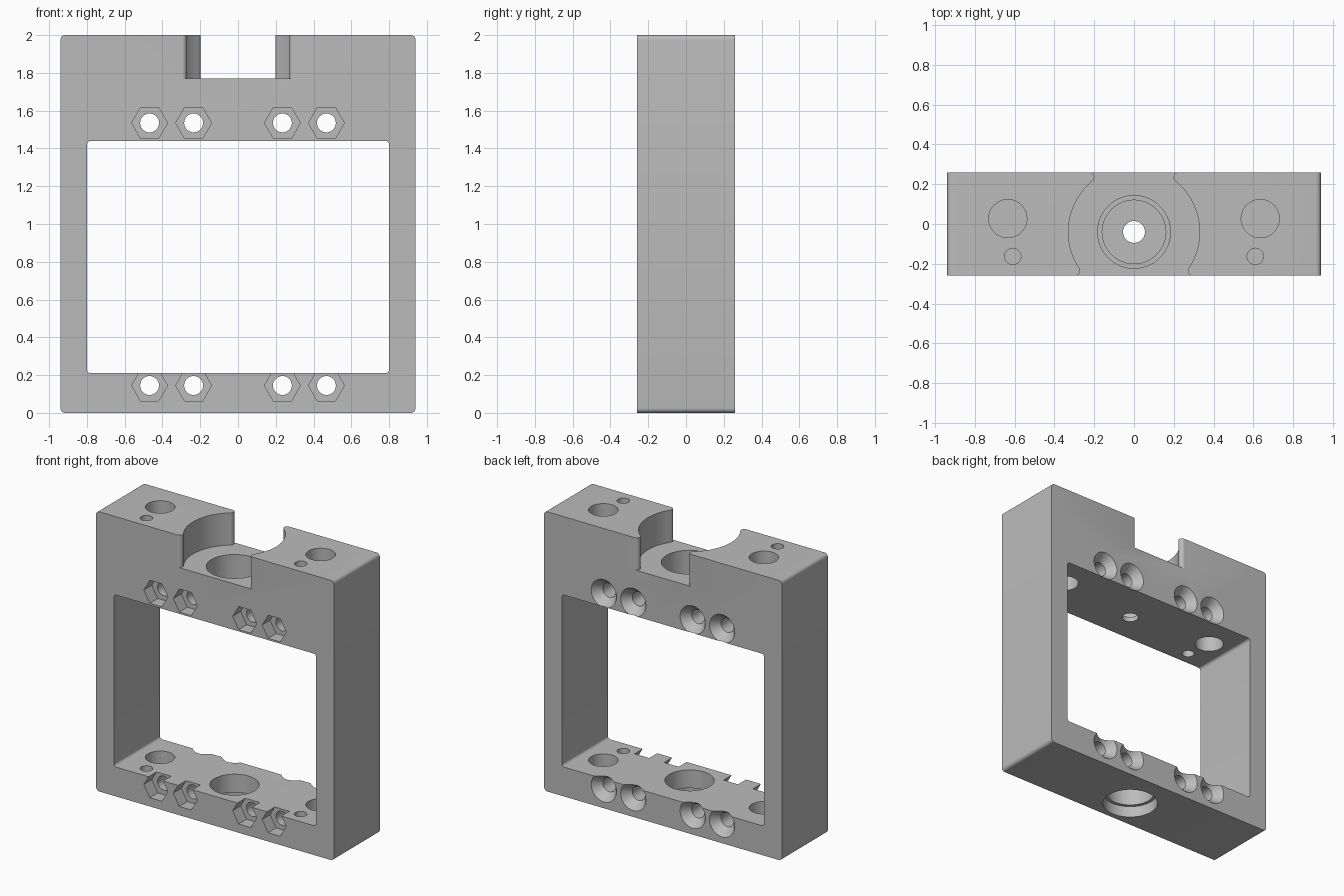
import bpy
import bmesh
from math import sin, cos, pi, atan2, sqrt, radians

if "Cube" in bpy.data.objects:
    bpy.data.objects.remove(bpy.data.objects["Cube"], do_unlink=True)

grey = bpy.data.materials.new("plain grey")
grey.use_nodes = True
grey.diffuse_color = (0.5, 0.5, 0.5, 1)
grey.node_tree.nodes["Principled BSDF"].inputs["Base Color"].default_value = (0.5, 0.5, 0.5, 1)


def loft(name, rings):
    """Closed solid through rings of 3D points."""
    bm = bmesh.new()
    loops = [[bm.verts.new(p) for p in ring] for ring in rings]
    n = len(loops[0])
    for a, b in zip(loops, loops[1:]):
        for i in range(n):
            j = (i + 1) % n
            bm.faces.new((a[i], a[j], b[j], b[i]))
    bm.faces.new(loops[0])
    bm.faces.new(loops[-1])
    bmesh.ops.recalc_face_normals(bm, faces=bm.faces)
    mesh = bpy.data.meshes.new(name)
    bm.to_mesh(mesh)
    bm.free()
    mesh.materials.append(grey)
    obj = bpy.data.objects.new(name, mesh)
    bpy.context.collection.objects.link(obj)
    return obj


def arc(cx, cy, r, start, end, steps):
    return [(cx + r * cos(start + (end - start) * i / steps),
             cy + r * sin(start + (end - start) * i / steps)) for i in range(steps + 1)]


def rounded_slab(name, half_x, z0, z1, half_y, r):
    """Rounded rectangle in xz, extruded along y."""
    corners = [(half_x - r, z1 - r), (r - half_x, z1 - r), (r - half_x, z0 + r), (half_x - r, z0 + r)]
    outline = [p for k, (x, z) in enumerate(corners)
               for p in arc(x, z, r, k * pi / 2, (k + 1) * pi / 2, 6)]
    return loft(name, [[(x, y, z) for x, z in outline] for y in (-half_y, half_y)])


def turned(name, axis, u, v, profile, sides=48):
    """Stepped round solid; profile holds (radius, position along axis)."""
    rings = []
    for r, t in profile:
        circle = arc(u, v, r, 0, 2 * pi, sides)[:-1]
        rings.append([(a, b, t) if axis == "Z" else (a, t, b) for a, b in circle])
    return loft(name, rings)


DEPTH = 0.26
BORE_Y = -0.04
frame = rounded_slab("frame", 0.94, 0, 2, DEPTH, 0.025)
cutters = [rounded_slab("window_cutter", 0.8, 0.21, 1.44, 0.4, 0.02)]

# Round notch in the top, with rounded lips at front and back
R, f = 0.33, 0.025
front_y, back_y = f - DEPTH, DEPTH - f
front_x = sqrt((R + f) ** 2 - (front_y - BORE_Y) ** 2)
back_x = sqrt((R + f) ** 2 - (back_y - BORE_Y) ** 2)
front_a = atan2(front_y - BORE_Y, front_x)
back_a = atan2(back_y - BORE_Y, back_x)
side = [(front_x, -0.3)]
side += arc(front_x, front_y, f, 1.5 * pi, front_a + pi, 8)
side += arc(0, BORE_Y, R, front_a, back_a, 24)[1:-1]
side += arc(back_x, back_y, f, back_a + pi, pi / 2, 8)
side += [(back_x, 0.3)]
notch = side + [(-x, y) for x, y in reversed(side)]
cutters.append(loft("notch_cutter", [[(x, y, z) for x, y in notch] for z in (1.77, 2.1)]))

# Stepped centre bores in the upper and lower bars
cutters.append(turned("upper_bore_cutter", "Z", 0, BORE_Y,
                      [(0.183, 1.9), (0.183, 1.52), (0.16, 1.52), (0.16, 1.475),
                       (0.055, 1.475), (0.055, 1.35)], 64))
cutters.append(turned("lower_bore_cutter", "Z", 0, BORE_Y,
                      [(0.183, -0.1), (0.183, 0.08), (0.16, 0.08), (0.16, 0.3)], 64))

for s in (-1, 1):
    # Upright rod holes, blind in the lower bar
    cutters.append(turned("rod_hole_cutter", "Z", s * 0.635, 0.027, [(0.096, 0.05), (0.096, 2.1)]))
    cutters.append(turned("pin_hole_cutter", "Z", s * 0.61, -0.163, [(0.041, 0.05), (0.041, 2.1)], 32))
    # Bolt holes: hexagonal nut pocket in front, countersink behind
    for x in (0.235, 0.468):
        for z in (0.145, 1.535):
            cutters.append(turned("bolt_hole_cutter", "Y", s * x, z,
                                  [(0.05, -0.35), (0.05, 0.2), (0.15, 0.32)], 32))
            cutters.append(turned("nut_pocket_cutter", "Y", s * x, z,
                                  [(0.095, -0.35), (0.095, -0.17)], 6))

# Cut everything out of the frame
for cutter in cutters:
    mod = frame.modifiers.new(cutter.name, "BOOLEAN")
    mod.operation = "DIFFERENCE"
    mod.solver = "EXACT"
    mod.object = cutter
bpy.context.view_layer.update()
result = bpy.data.meshes.new_from_object(frame.evaluated_get(bpy.context.evaluated_depsgraph_get()))
frame.modifiers.clear()
frame.data = result
for cutter in cutters:
    bpy.data.objects.remove(cutter, do_unlink=True)
result.materials.clear()
result.materials.append(grey)
for face in result.polygons:
    face.material_index = 0

bpy.ops.object.select_all(action="DESELECT")
frame.select_set(True)
bpy.context.view_layer.objects.active = frame
bpy.ops.object.shade_smooth_by_angle(angle=radians(30))
